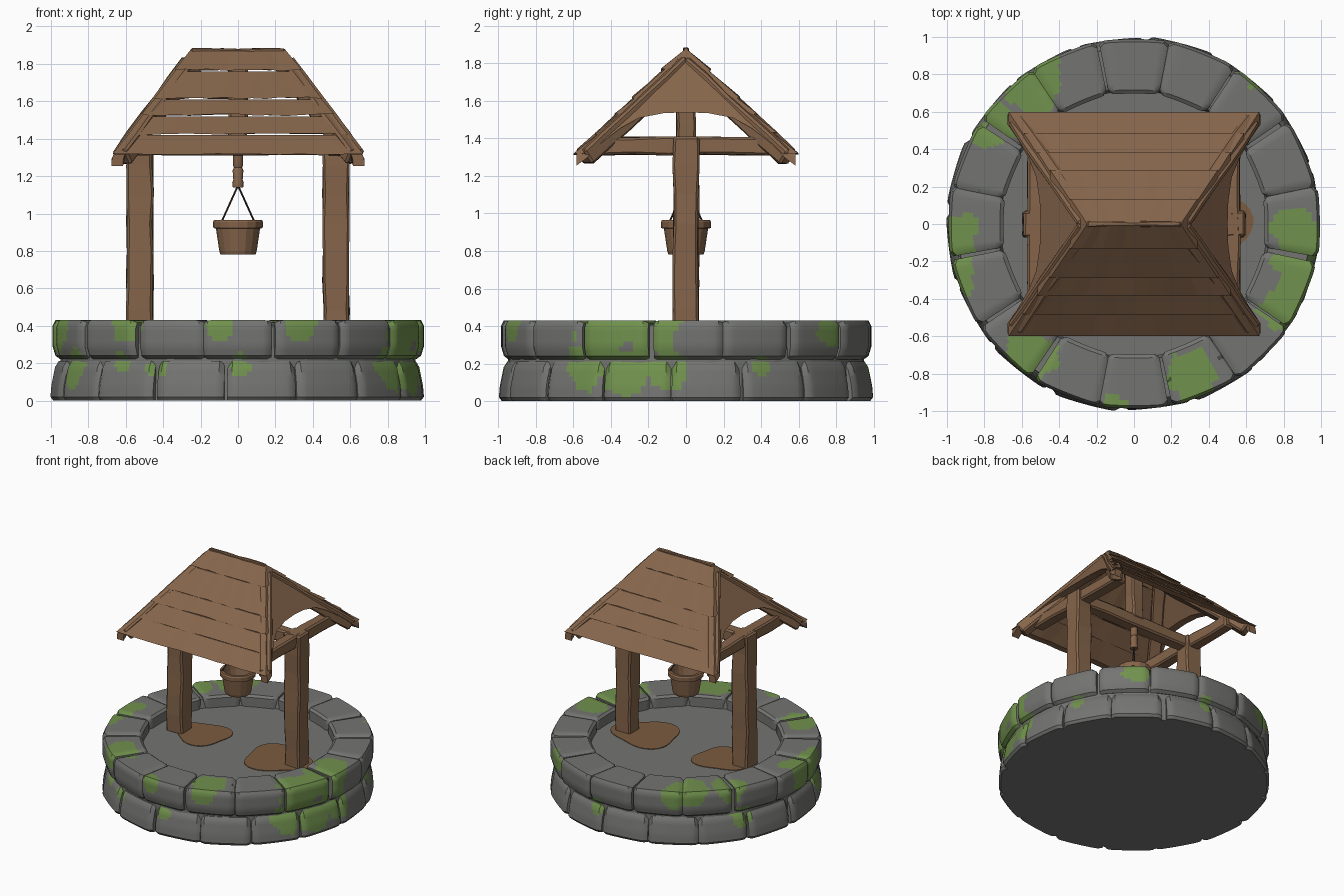
import bpy, bmesh, math, random
from mathutils import Vector, noise

if "Cube" in bpy.data.objects:
    bpy.data.objects.remove(bpy.data.objects["Cube"])

random.seed(4)
R = random.uniform


def material(name, col):
    m = bpy.data.materials.new(name)
    m.diffuse_color = (*col, 1)
    m.use_nodes = True
    m.node_tree.nodes["Principled BSDF"].inputs["Base Color"].default_value = m.diffuse_color
    return m


STONE = material("grey stone", (0.175, 0.178, 0.168))
MOSS = material("green moss", (0.165, 0.285, 0.075))
WOOD = material("brown wood", (0.235, 0.130, 0.070))
DIRT = material("brown dirt", (0.200, 0.105, 0.050))
CORD = material("dark cord", (0.060, 0.040, 0.028))


def make(name, verts, faces, *mats, smooth=None, bevel=0):
    me = bpy.data.meshes.new(name)
    bm = bmesh.new()
    vs = [bm.verts.new(v) for v in verts]
    for f in faces:
        bm.faces.new([vs[i] for i in f])
    bmesh.ops.recalc_face_normals(bm, faces=bm.faces)
    bm.to_mesh(me)
    bm.free()
    for m in mats:
        me.materials.append(m)
    ob = bpy.data.objects.new(name, me)
    bpy.context.collection.objects.link(ob)
    if bevel:
        b = ob.modifiers.new("bevel", 'BEVEL')
        b.width, b.segments = bevel, 1
    if smooth:
        bpy.ops.object.select_all(action='DESELECT')
        ob.select_set(True)
        bpy.context.view_layer.objects.active = ob
        bpy.ops.object.shade_smooth_by_angle(angle=math.radians(smooth))
    return ob


def loft(rings, caps=True):
    """Verts and faces of a tube through equal-length rings."""
    n = len(rings[0])
    verts = [p for r in rings for p in r]
    faces = [(k * n + i, k * n + (i + 1) % n, (k + 1) * n + (i + 1) % n, (k + 1) * n + i)
             for k in range(len(rings) - 1) for i in range(n)]
    if caps:
        faces += [tuple(range(n)), tuple(range(len(verts) - n, len(verts)))]
    return verts, faces


def lathe(name, prof, n, mat, smooth=None):
    rings = [[(r * math.cos(2 * math.pi * i / n), r * math.sin(2 * math.pi * i / n), z)
              for i in range(n)] for r, z in prof]
    return make(name, *loft(rings), mat, smooth=smooth)


def beam(name, p, q, w, d, jit=0.005, cuts=5, mat=WOOD, bevel=0.012):
    """Rough hewn timber between two points."""
    p, q = Vector(p), Vector(q)
    rot = (q - p).to_track_quat('Z', 'Y')
    rings = [[p.lerp(q, k / cuts) + rot @ Vector((sx * w / 2 + R(-jit, jit), sy * d / 2 + R(-jit, jit), 0))
              for sx, sy in ((-1, -1), (1, -1), (1, 1), (-1, 1))] for k in range(cuts + 1)]
    return make(name, *loft(rings), mat, bevel=bevel)


def slab(name, rows, inner):
    """Thick sheet: a grid of outer points and its inward copy."""
    a, b = len(rows), len(rows[0])
    out = [p for r in rows for p in r]
    verts = out + [inner(p) for p in out]
    n, faces = a * b, []
    for i in range(a - 1):
        for j in range(b - 1):
            f = (i * b + j, i * b + j + 1, (i + 1) * b + j + 1, (i + 1) * b + j)
            faces += [f, tuple(k + n for k in reversed(f))]
    edge = ([j for j in range(b)] + [i * b + b - 1 for i in range(1, a)]
            + [(a - 1) * b + j for j in range(b - 2, -1, -1)] + [i * b for i in range(a - 2, 0, -1)])
    for s, t in zip(edge, edge[1:] + edge[:1]):
        faces.append((s, t, t + n, s + n))
    return make(name, verts, faces, WOOD)


# --- stone ring: two courses of sixteen blocks, moss by distance to spots ---
SPOTS = [(-.55, .75, .43, .16), (-.75, .53, .43, .13), (-.95, -.08, .38, .13), (-.94, -.27, .36, .11),
         (.86, 0, .43, .11), (.91, -.2, .41, .17), (.85, -.43, .40, .17), (.3, -.8, .43, .14),
         (.32, -.93, .42, .11), (-.55, -.7, .43, .14), (-.62, -.78, .39, .08), (-.1, -.99, .41, .09),
         (.62, .77, .36, .09), (-.5, .86, .38, .10), (.96, -.1, .17, .10), (.91, -.35, .15, .13),
         (.82, -.55, .17, .12), (-.88, -.43, .18, .10), (-.62, -.76, .20, .06), (-.43, -.88, .18, .06),
         (0, -.98, .19, .06), (.9, .4, .20, .06), (.1, .98, .19, .07), (-.85, .48, .19, .09)]
SPOTS = [(Vector(s[:3]), s[3]) for s in SPOTS]


def densify(prof, step=0.03):
    pts = []
    for (r0, z0), (r1, z1) in zip(prof, prof[1:] + prof[:1]):
        n = max(1, math.ceil(math.hypot(r1 - r0, z1 - z0) / step))
        pts += [(r0 + (r1 - r0) * k / n, z0 + (z1 - z0) * k / n) for k in range(n)]
    return pts


def course(name, prof, shift):
    prof = densify(prof)
    rc = sum(p[0] for p in prof) / len(prof)
    zc = sum(p[1] for p in prof) / len(prof)
    half, verts, faces = math.pi / 16, [], []
    for s in range(16):
        mid = 2 * half * s + shift + R(-.015, .015)
        grow = R(-.008, .004)
        rings = []
        for k in range(15):
            u = -1 + 2 * k / 14
            a = u * (half - .006)
            flat = .5 + .5 * math.cos(half * .6) / math.cos(a)
            pinch = .022 * max(0, (abs(u) - .84) / .16)
            ring = []
            for r, z in prof:
                rr = r * flat + (grow if r > rc else 0) - math.copysign(pinch, r - rc)
                zz = z - (pinch * .6 if z > zc + .05 else 0)
                ring.append((rr * math.cos(mid + a), rr * math.sin(mid + a), zz))
            rings.append(ring)
        v, f = loft(rings)
        faces += [tuple(i + len(verts) for i in q) for q in f]
        verts += v
    ob = make(name, verts, faces, STONE, MOSS, smooth=35)
    for p in ob.data.polygons:
        c = p.center
        if len(p.vertices) == 4 and any(
                (c - o).length < r * (1 + .45 * noise.noise(c * 9)) for o, r in SPOTS):
            p.material_index = 1


course("lower_stone_course", [(.74, 0), (.985, 0), (1.0, .02), (.995, .08), (.975, .18),
                              (.955, .212), (.74, .212)], .12)
course("upper_stone_course", [(.70, .30), (.955, .222), (.98, .24), (.995, .29), (.995, .40), (.98, .43),
                              (.72, .43), (.70, .415)], 0)
FLOOR = .34
lathe("well_core", [(.955, 0), (.95, .20), (.945, .405), (.73, .405), (.715, FLOOR)], 48, STONE)

# --- dirt patches around the posts ---
for side, cx, cy, rx in ((1, .36, -.01, .25), (-1, -.34, .03, .21)):
    rings = []
    for z in (FLOOR - .002, FLOOR + .005):
        rings.append([(cx + rx * math.cos(t) * (1 + .13 * math.sin(3 * t + side)),
                       cy + rx * .9 * math.sin(t) * (1 + .13 * math.sin(3 * t + side)), z)
                      for t in (2 * math.pi * i / 36 for i in range(36))])
    make("dirt_patch", *loft(rings), DIRT)

# --- timber frame ---
for s in (-1, 1):
    beam("post", (s * .525, 0, .33), (s * .525, 0, 1.41), .14, .135, .006, 7)
    beam("cross_beam", (s * .52, -.47, 1.36), (s * .52, .47, 1.36), .095, .095)
    for t in (-1, 1):
        beam("hip_rafter", (s * .25, 0, 1.80), (s * .625, t * .545, 1.297), .095, .095)
beam("main_beam", (-.5, 0, 1.36), (.5, 0, 1.36), .095, .095)
beam("king_post", (0, 0, 1.38), (0, 0, 1.84), .10, .10)

# --- roof: lapped planks front and back, arched hip ends ---
TOP, SLOPE_Y, SLOPE_X = 1.88, .59 / .57, .42 / .57
LEVELS = [1.88, 1.76, 1.61, 1.52, 1.42, 1.31]
for s in (-1, 1):
    for hi, lo in zip(LEVELS, LEVELS[1:]):
        rows = []
        for z, lift, j in ((hi, 0, 0), (lo, .014, .006)):
            half = .25 + SLOPE_X * (TOP - z)
            rows.append([(half * (k / 6 - 1), s * ((TOP - z) * SLOPE_Y + lift * .7),
                          z + lift * .5 + R(-j, j)) for k in range(13)])
        slab("roof_plank", rows, lambda p: (p[0], s * max(abs(p[1]) - .05, 0), p[2]))
    arch = [(.585, 1.255), (.53, 1.295), (.46, 1.37), (.35, 1.455), (.25, 1.51), (.12, 1.535), (0, 1.54)]
    arch = [(-y, z) for y, z in arch] + [(y, z) for y, z in reversed(arch[:-1])]
    rows = []
    for f in (0, .5, 1):
        row = []
        for y, z in arch:
            zt = TOP - abs(y) / SLOPE_Y
            zz = zt + (z - zt) * f
            row.append((s * min(.25 + SLOPE_X * (TOP - zz), .675), y, zz))
        rows.append(row)
    slab("roof_hip_end", rows, lambda p: (p[0] - s * .06, p[1], p[2]))
beam("ridge_cap", (-.25, 0, 1.868), (.25, 0, 1.868), .03, .03, .004, 6, bevel=.006)

# --- rope, bucket and its cords ---
lathe("rope", [(.027, 1.33), (.028, 1.26), (.022, 1.245), (.029, 1.23), (.025, 1.18), (.031, 1.165),
               (.028, 1.14)], 10, WOOD, 40)
lathe("bucket", [(.094, .782), (.100, .80), (.118, .92), (.132, .922), (.134, .955), (.128, .965),
                 (.108, .965), (.103, .92), (.085, .81)], 16, WOOD)
for s in (-1, 1):
    beam("bucket_cord", (0, 0, 1.15), (s * .088, s * .088, .955), .007, .007, 0, 1, CORD, 0)
